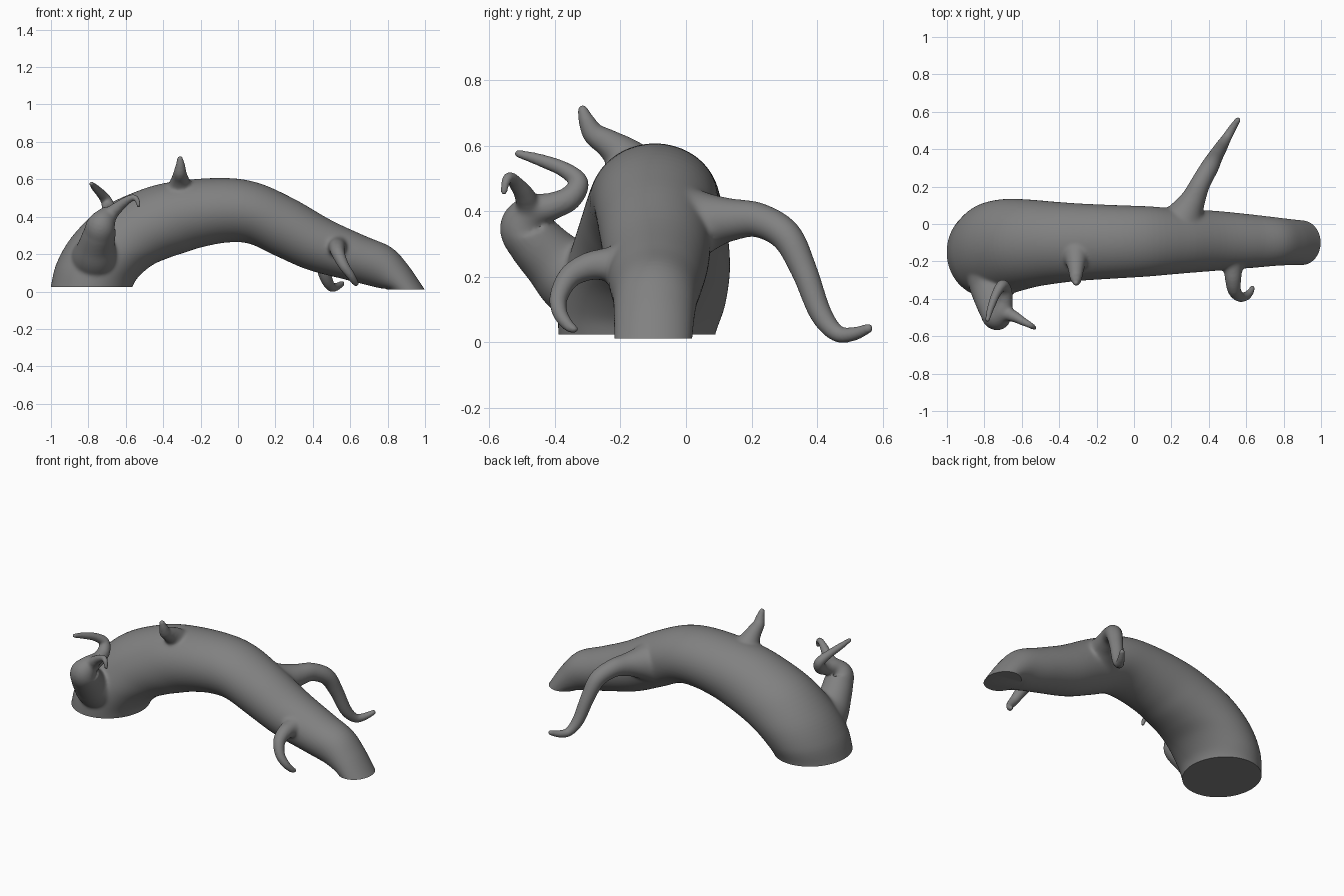
import bpy, bmesh, math
from mathutils import Vector

if "Cube" in bpy.data.objects:
    bpy.data.objects.remove(bpy.data.objects["Cube"])


def spline(keys, steps):
    """Catmull-Rom through rows of numbers."""
    out = []
    n = len(keys)
    for i in range(n - 1):
        p0, p1, p2, p3 = (keys[max(i - 1, 0)], keys[i], keys[i + 1], keys[min(i + 2, n - 1)])
        for s in range(steps):
            t = s / steps
            out.append([0.5 * (2 * b + (c - a) * t + (2 * a - 5 * b + 4 * c - d) * t * t
                        + (3 * b - a - 3 * c + d) * t ** 3)
                        for a, b, c, d in zip(p0, p1, p2, p3)])
    out.append(list(keys[-1]))
    return out


def loft(bm, rings, sides):
    """Skin elliptical rings given as (centre, half axis u, half axis v)."""
    loops, faces = [], []
    for c, u, v in rings:
        loops.append([bm.verts.new(c + u * math.cos(2 * math.pi * k / sides)
                                   + v * math.sin(2 * math.pi * k / sides))
                      for k in range(sides)])
    for a, b in zip(loops, loops[1:]):
        for k in range(sides):
            j = (k + 1) % sides
            faces.append(bm.faces.new((a[k], a[j], b[j], b[k])))
    faces.append(bm.faces.new(loops[0][::-1]))
    faces.append(bm.faces.new(loops[-1]))
    bmesh.ops.recalc_face_normals(bm, faces=faces)


def branch(bm, keys):
    """Tapered tube through (x, y, z, radius) keys with a rounded tip."""
    rows = spline(keys, 7)
    pts = [Vector(r[:3]) for r in rows]
    rad = [r[3] for r in rows]
    tip_dir = (pts[-1] - pts[-2]).normalized()
    end, r_end = pts[-1], rad[-1]
    for a in (25, 50, 70, 85):
        a = math.radians(a)
        pts.append(end + tip_dir * r_end * math.sin(a))
        rad.append(r_end * math.cos(a))
    rings = []
    u = Vector((0.3, 0.2, 1))
    for i, p in enumerate(pts):
        t = (pts[min(i + 1, len(pts) - 1)] - pts[max(i - 1, 0)]).normalized()
        u = (u - t * u.dot(t)).normalized()
        rings.append((p, u * rad[i], t.cross(u) * rad[i]))
    loft(bm, rings, 32)


bm = bmesh.new()

# Arched trunk: top x, top z, bottom x, bottom z, centre y, half width
trunk = [
    (-1.01, -.03, -.575, -.03, -.152, .236),
    (-1.00, .030, -.565, .022, -.150, .240),
    (-.97, .150, -.535, .075, -.135, .254),
    (-.89, .290, -.460, .140, -.118, .252),
    (-.75, .430, -.370, .180, -.105, .235),
    (-.58, .520, -.280, .210, -.100, .219),
    (-.38, .582, -.190, .238, -.097, .206),
    (-.10, .607, -.060, .262, -.095, .195),
    (.10, .583, .060, .256, -.093, .187),
    (.30, .495, .200, .192, -.092, .173),
    (.50, .380, .370, .118, -.090, .160),
    (.68, .297, .570, .065, -.092, .143),
    (.82, .235, .700, .032, -.094, .129),
    (.91, .140, .760, .018, -.097, .123),
    (.997, .012, .800, .010, -.100, .119),
    (1.03, -.035, .815, -.035, -.101, .117),
]
rings = []
for tx, tz, bx, bz, cy, hw in spline(trunk, 6):
    top, bottom = Vector((tx, cy, tz)), Vector((bx, cy, bz))
    rings.append(((top + bottom) / 2, (top - bottom) / 2, Vector((0, hw, 0))))
loft(bm, rings, 72)

# Long branch at the back
branch(bm, [
    (.25, .00, .36, .125), (.285, .07, .368, .090), (.318, .135, .374, .067),
    (.357, .22, .373, .053), (.405, .305, .325, .048), (.435, .36, .22, .040),
    (.465, .41, .09, .034), (.495, .46, .028, .026), (.525, .51, .025, .021),
    (.555, .556, .042, .015)])

# Hooked branch at the front
branch(bm, [
    (.53, -.17, .235, .080), (.53, -.235, .238, .054), (.53, -.295, .232, .044),
    (.537, -.355, .20, .035), (.565, -.388, .14, .028), (.60, -.385, .09, .023),
    (.624, -.36, .052, .018), (.632, -.342, .040, .013)])

# Short spike on top
branch(bm, [
    (-.31, -.13, .50, .095), (-.31, -.185, .565, .064), (-.31, -.235, .605, .046),
    (-.31, -.28, .635, .035), (-.308, -.303, .675, .025), (-.31, -.315, .708, .016)])

# Forked limb beside the base
branch(bm, [
    (-.76, -.25, .16, .145), (-.76, -.34, .195, .120), (-.755, -.405, .25, .097),
    (-.74, -.462, .31, .086), (-.73, -.490, .355, .078), (-.705, -.468, .398, .056),
    (-.69, -.41, .415, .042), (-.69, -.355, .44, .037), (-.705, -.328, .487, .030),
    (-.735, -.37, .526, .024), (-.765, -.445, .556, .019), (-.783, -.512, .576, .012)])
branch(bm, [
    (-.72, -.485, .36, .060), (-.685, -.48, .41, .042), (-.64, -.495, .452, .030),
    (-.595, -.52, .486, .022), (-.56, -.538, .503, .017), (-.54, -.550, .490, .014),
    (-.531, -.556, .458, .010)])

me = bpy.data.meshes.new("branching_trunk")
bm.to_mesh(me)
bm.free()
ob = bpy.data.objects.new("branching_trunk", me)
bpy.context.collection.objects.link(ob)


def bake():
    """Apply the modifiers of the object."""
    dg = bpy.context.evaluated_depsgraph_get()
    ob.data = bpy.data.meshes.new_from_object(ob.evaluated_get(dg))
    ob.modifiers.clear()


# Fuse the parts into one skin
mod = ob.modifiers.new("fuse", 'REMESH')
mod.mode = 'VOXEL'
mod.voxel_size = 0.0065
bake()

# Melt the joints: centre and reach of each blend
joints = [((.29, .07, .37), .19), ((.53, -.23, .24), .11), ((-.31, -.20, .57), .12),
          ((-.76, -.34, .20), .20), ((-.70, -.475, .40), .08)]
group = ob.vertex_groups.new(name="joints")
for v in ob.data.vertices:
    w = max(1 - (v.co - Vector(c)).length / r for c, r in joints)
    if w > 0:
        group.add([v.index], min(1, 2 * w), 'REPLACE')
mod = ob.modifiers.new("melt", 'SMOOTH')
mod.factor, mod.iterations, mod.vertex_group = 0.5, 45, "joints"
mod = ob.modifiers.new("polish", 'SMOOTH')
mod.factor, mod.iterations = 0.5, 4
bake()

# Saw both trunk ends off flat
bm = bmesh.new()
bm.from_mesh(ob.data)
for height, inside in ((.024, lambda x: x < -.45), (.011, lambda x: x > .7)):
    faces = [f for f in bm.faces if inside(f.calc_center_median().x)]
    geom = faces + list({e for f in faces for e in f.edges}) + list({v for f in faces for v in f.verts})
    bmesh.ops.bisect_plane(bm, geom=geom, dist=1e-6, plane_co=(0, 0, height),
                           plane_no=(0, 0, 1), clear_inner=True)
bmesh.ops.holes_fill(bm, edges=[e for e in bm.edges if e.is_boundary], sides=0)
bmesh.ops.recalc_face_normals(bm, faces=bm.faces)
bm.to_mesh(ob.data)
bm.free()

ob.select_set(True)
bpy.context.view_layer.objects.active = ob
bpy.ops.object.shade_smooth_by_angle(angle=math.radians(40))

# Dark grey skin
mat = bpy.data.materials.new("dark_grey")
mat.diffuse_color = (.22, .22, .22, 1)
mat.use_nodes = True
mat.node_tree.nodes["Principled BSDF"].inputs["Base Color"].default_value = mat.diffuse_color
ob.data.materials.clear()
ob.data.materials.append(mat)
